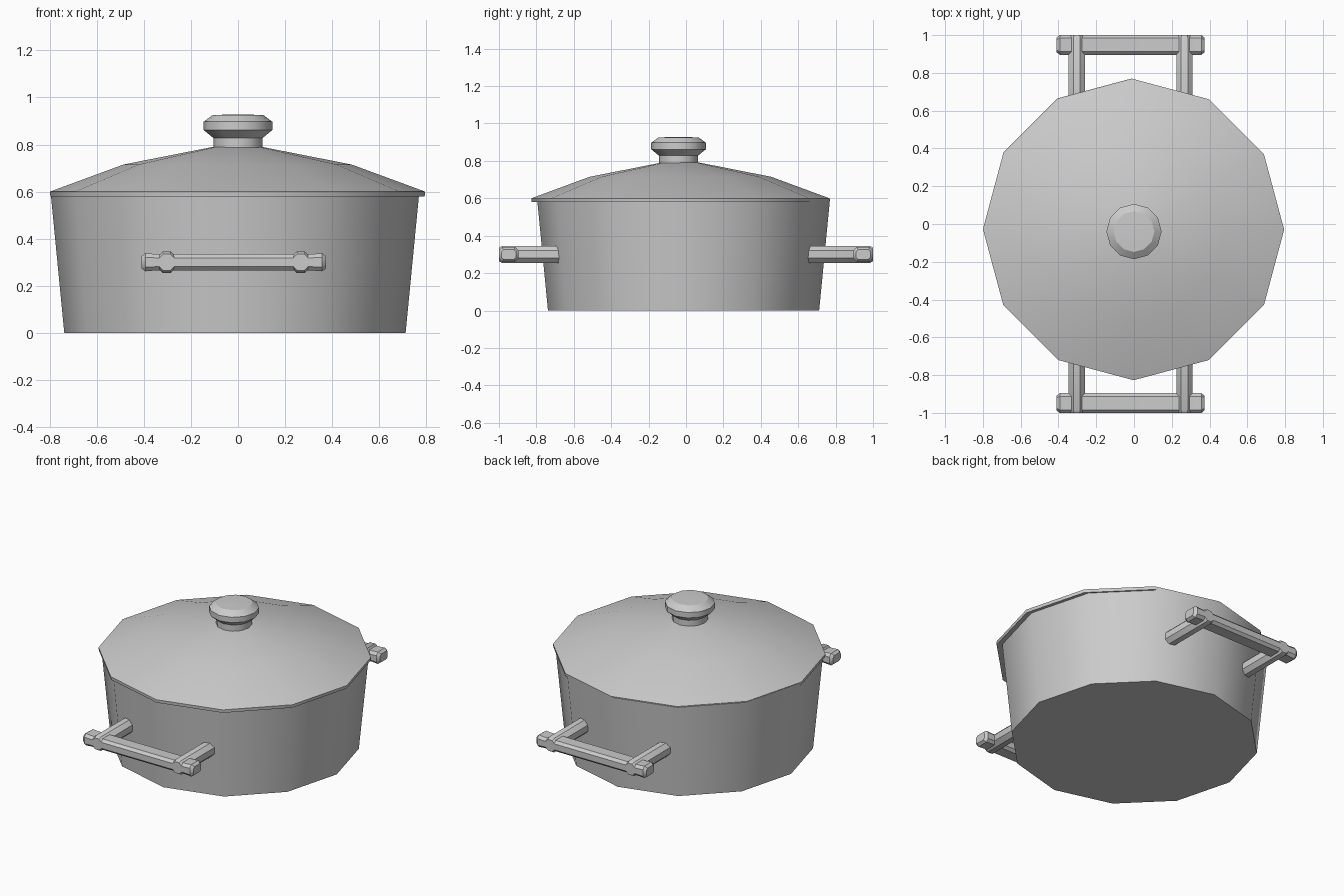
import bpy, bmesh
from math import cos, sin, pi, radians

if "Cube" in bpy.data.objects:
    bpy.data.objects.remove(bpy.data.objects["Cube"])


def make_object(name, bm, angle):
    bmesh.ops.recalc_face_normals(bm, faces=bm.faces)
    mesh = bpy.data.meshes.new(name)
    bm.to_mesh(mesh)
    bm.free()
    obj = bpy.data.objects.new(name, mesh)
    bpy.context.collection.objects.link(obj)
    bpy.ops.object.select_all(action='DESELECT')
    obj.select_set(True)
    bpy.context.view_layer.objects.active = obj
    bpy.ops.object.shade_smooth_by_angle(angle=radians(angle))
    return obj


def loft(name, rings, angle=35):
    """Skin a list of equal-length point rings and cap both ends."""
    bm = bmesh.new()
    loops = [[bm.verts.new(p) for p in ring] for ring in rings]
    n = len(loops[0])
    for a, b in zip(loops, loops[1:]):
        for i in range(n):
            j = (i + 1) % n
            bm.faces.new((a[i], a[j], b[j], b[i]))
    bm.faces.new(loops[0])
    bm.faces.new(loops[-1])
    return make_object(name, bm, angle)


def lathe(name, profile, cx, cy, sides=12):
    """Profile is a list of (radius, height)."""
    return loft(name, [[(cx + r * cos(2 * pi * i / sides),
                         cy + r * sin(2 * pi * i / sides), z)
                        for i in range(sides)] for r, z in profile])


# Pot body: tapered twelve-sided wall with hollow interior
lathe("pot_body", [(0.725, 0), (0.783, 0.597), (0.745, 0.597), (0.69, 0.04)],
      -0.013, -0.013)

# Lid: thin rim and shallow two-step dome
lathe("lid", [(0.795, 0.58), (0.797, 0.6), (0.485, 0.715), (0.105, 0.79)],
      -0.002, -0.03)

# Knob: neck, flare, band and slightly domed top
lathe("lid_knob", [(0.105, 0.77), (0.105, 0.828), (0.146, 0.862),
                   (0.146, 0.897), (0.108, 0.925), (0.03, 0.928)], 0, -0.04)


def octagon(hw, hh, c):
    """Chamfered rectangle outline, half sizes hw and hh, chamfer c."""
    return [(hw, hh - c), (hw - c, hh), (c - hw, hh), (-hw, hh - c),
            (-hw, c - hh), (c - hw, -hh), (hw - c, -hh), (hw, c - hh)]


# Handles: crossbar with swollen ends, and two posts running into the wall
CX, CZ = -0.018, 0.3
BAR = [(-0.392, 0.75), (-0.375, 1.1), (-0.335, 1.0), (0.335, 1.0),
       (0.375, 1.1), (0.392, 0.75)]
for side, label in ((-1, "front"), (1, "back")):
    loft(label + "_handle_bar",
         [[(CX + x, side * (0.948 + min(s, 1) * u), CZ + s * v)
           for u, v in octagon(0.052, 0.035, 0.016)] for x, s in BAR])
    for px, end in ((-0.285, "left"), (0.285, "right")):
        loft(f"{label}_handle_post_{end}",
             [[(CX + px + s * u, side * y, CZ + s * v)
               for u, v in octagon(0.043, 0.045, 0.025)]
              for y, s in ((0.6, 1), (0.985, 1), (1.0, 0.8))])
